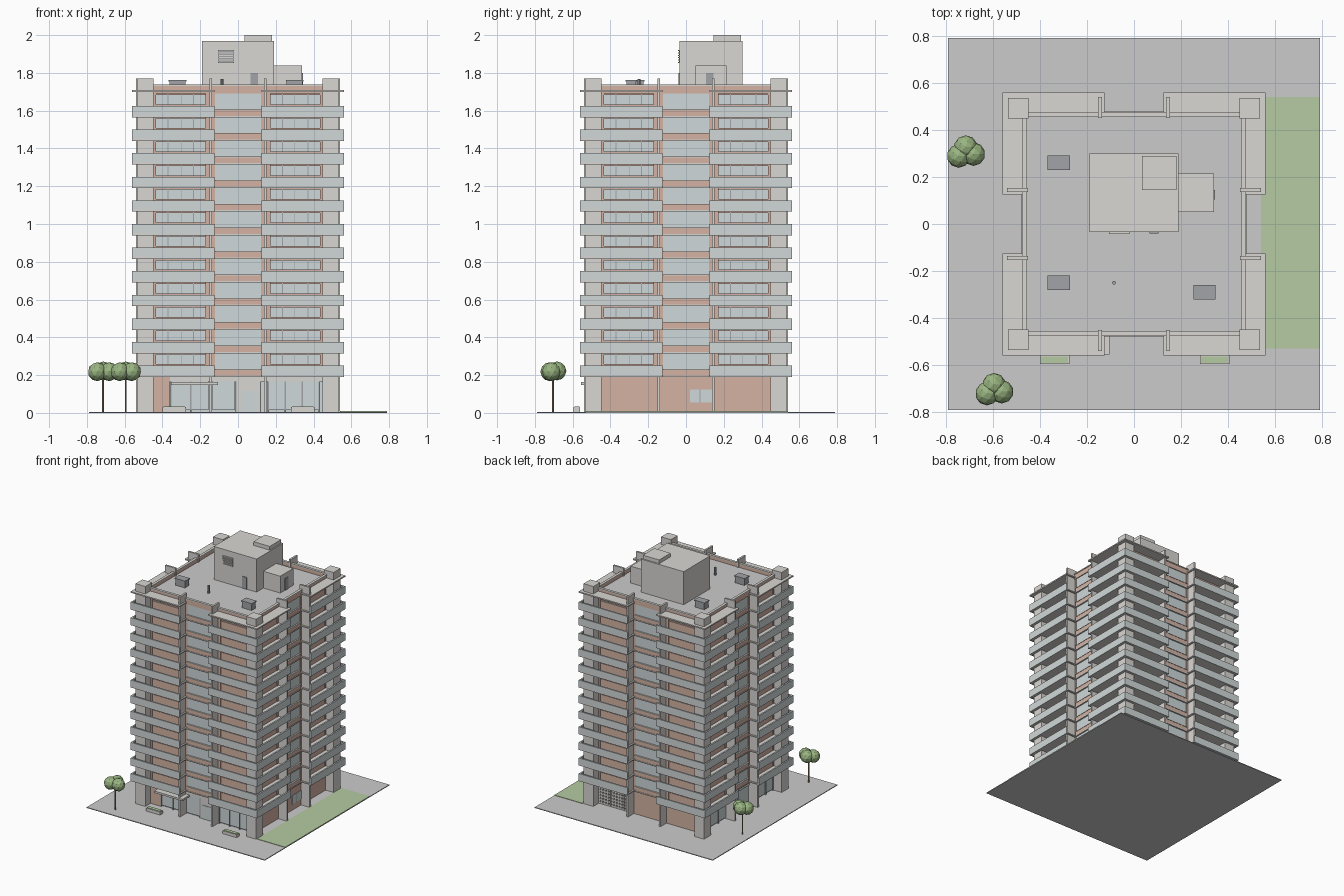
import bpy, bmesh, math
from mathutils import Matrix, Vector

if "Cube" in bpy.data.objects:
    bpy.data.objects.remove(bpy.data.objects["Cube"])

COL = dict(concrete=(.70, .68, .65), panel=(.64, .69, .69), glass=(.62, .69, .70), red=(.66, .45, .37),
           deck=(.68, .68, .69), paving=(.58, .58, .57), green=(.46, .60, .36), leaf=(.32, .46, .22),
           dark=(.36, .37, .39), bark=(.33, .25, .18))
MATS = {}
for n, c in COL.items():
    MATS[n] = bpy.data.materials.new(n)
    MATS[n].diffuse_color = (*c, 1)

PARTS = {}


def part(name, mat):
    if name not in PARTS:
        PARTS[name] = (bmesh.new(), mat)
    return PARTS[name][0]


def box(name, mat, x0, x1, y0, y1, z0, z1):
    m = Matrix.Translation(((x0 + x1) / 2, (y0 + y1) / 2, (z0 + z1) / 2))
    m = m @ Matrix.Diagonal((abs(x1 - x0), abs(y1 - y0), abs(z1 - z0), 1))
    bmesh.ops.create_cube(part(name, mat), size=1, matrix=m)


def side(k, name, mat, u0, u1, d0, d1, z0, z1):
    """Box on facade k (0 front, 1 right, 2 back, 3 left): u along, d outward."""
    f = [lambda u, d: (u, -d), lambda u, d: (d, u), lambda u, d: (-u, d), lambda u, d: (-d, -u)][k]
    (xa, ya), (xb, yb) = f(u0, d0), f(u1, d1)
    box(name, mat, min(xa, xb), max(xa, xb), min(ya, yb), max(ya, yb), z0, z1)


def cyl(name, mat, x, y, z0, z1, r, n=8):
    bmesh.ops.create_cone(part(name, mat), cap_ends=True, segments=n, radius1=r, radius2=r, depth=z1 - z0,
                          matrix=Matrix.Translation((x, y, (z0 + z1) / 2)))


# site
box('paving', 'paving', -.79, .79, -.79, .79, 0, .006)
box('lawn', 'green', .54, .79, -.53, .54, .004, .009)

# core and roof deck
box('tower_core', 'glass', -.45, .45, -.45, .45, .006, 1.69)
box('roof_deck', 'deck', -.465, .465, -.465, .465, 1.69, 1.705)

PITCH, Z0, FLOORS = .125, .19, 12
HALVES = ((-.46, -.125), (.125, .56))

for k in range(4):
    # corner column and fins
    side(k, 'corner_columns', 'concrete', -.535, -.448, .448, .535, .006, 1.77)
    for s in (-1, 1):
        side(k, 'fin_walls', 'concrete', s * .137, s * .152, .45, .54, .006, 1.77)
        side(k, 'brick_piers', 'red', s * .122, s * .172, .44, .468, Z0, 1.70)
        side(k, 'brick_corner_piers', 'red', s * .435, s * .455, .44, .466, Z0, 1.70)
    # roof parapet
    side(k, 'roof_parapet', 'red', -.46, .46, .457, .472, 1.69, 1.73)
    side(k, 'parapet_coping', 'concrete', -.462, .462, .455, .476, 1.73, 1.738)
    # roof canopy slabs
    for u0, u1 in HALVES:
        side(k, 'roof_canopy', 'concrete', u0, u1, .46, .56, 1.70, 1.71)
    for i in range(FLOORS):
        z = Z0 + i * PITCH
        # balconies
        for u0, u1 in HALVES:
            side(k, 'balcony_slabs', 'concrete', u0, u1, .445, .559, z + .003, z + .012)
        side(k, 'balcony_fronts', 'panel', -.56, -.125, .548, .56, z, z + .06)
        side(k, 'balcony_fronts', 'panel', .125, .548, .548, .56, z, z + .06)
        # walls behind the balconies
        for s in (-1, 1):
            side(k, 'window_sills', 'red', s * .17, s * .44, .44, .464, z + .012, z + .068)
            for u in (.235, .30, .37):
                side(k, 'mullions', 'dark', s * u - .002, s * u + .002, .44, .455, z + .068, z + PITCH)
            side(k, 'window_heads', 'red', s * .17, s * .44, .44, .46, z + .118, z + .128)
        # central bay
        side(k, 'bay_slabs', 'concrete', -.137, .137, .445, .478, z, z + .008)
        side(k, 'bay_spandrels', 'red', -.122, .122, .445, .475, z + .008, z + .038)
        side(k, 'bay_glass', 'glass', -.122, .122, .445, .466, z + .038, z + PITCH)
        side(k, 'bay_rails', 'concrete', -.122, .122, .445, .477, z + .038, z + .042)

# ground floor front: brick panel, lobby glazing, door, canopy
side(0, 'front_brick', 'red', -.448, -.36, .44, .468, .006, Z0)
for u0, u1 in ((-.355, -.155), (-.135, -.015), (.155, .43)):
    side(0, 'shop_glass', 'glass', u0, u1, .44, .462, .015, .165)
for u in (-.355, -.25, -.01, .12, .16, .25, .34, .43):
    side(0, 'shop_frames', 'dark', u - .003, u + .003, .44, .468, .006, .165)
side(0, 'shop_fascia', 'concrete', -.36, .448, .44, .468, .165, Z0)
side(0, 'entrance_surround', 'concrete', -.007, .117, .44, .466, .006, .165)
side(0, 'entrance_door', 'glass', .015, .10, .44, .47, .006, .115)
side(0, 'entrance_canopy', 'concrete', -.355, -.105, .45, .555, .148, .163)
for u0, u1 in ((-.40, -.275), (.28, .405)):
    side(0, 'planters', 'concrete', u0, u1, .56, .595, .006, .03)
    side(0, 'planter_grass', 'green', u0 + .005, u1 - .005, .564, .591, .028, .034)

# ground floor right: brick with courses and one window
side(1, 'right_brick', 'red', -.45, .45, .44, .464, .006, Z0)
side(1, 'right_window', 'glass', .02, .14, .45, .468, .055, .125)
side(1, 'right_window_bar', 'dark', .072, .076, .45, .47, .055, .125)

# ground floor back: brick and perforated screen
side(2, 'back_brick', 'red', -.137, .45, .44, .464, .006, Z0)
side(2, 'screen_backing', 'dark', -.448, -.152, .44, .455, .006, Z0)
for i in range(13):
    u = -.444 + i * .024
    side(2, 'screen_bars', 'concrete', u - .006, u + .006, .45, .466, .006, Z0)
for i in range(8):
    z = .012 + i * .0245
    side(2, 'screen_rows', 'concrete', -.448, -.152, .45, .465, z - .006, z + .006)

# ground floor left: glazing with frames
side(3, 'left_glass', 'glass', -.45, .45, .44, .46, .015, .165)
side(3, 'left_fascia', 'concrete', -.45, .45, .44, .466, .165, Z0)
for u in (-.44, -.35, -.25, 0, .25, .35, .44):
    side(3, 'left_frames', 'dark', u - .003, u + .003, .44, .465, .006, .165)

# rooftop plant rooms
box('plant_room', 'concrete', -.19, .19, -.035, .30, 1.70, 1.97)
box('plant_room_cap', 'concrete', .035, .18, .145, .29, 1.97, 2.0)
box('stair_room', 'concrete', .19, .34, .05, .215, 1.70, 1.84)
box('plant_door', 'dark', .065, .105, -.04, -.03, 1.705, 1.80)
box('stair_door', 'dark', .335, .345, .105, .145, 1.705, 1.80)
box('vent_back', 'dark', -.105, -.022, -.038, -.03, 1.855, 1.92)
for i in range(6):
    box('vent_slats', 'concrete', -.107, -.02, -.043, -.034, 1.853 + i * .0125, 1.858 + i * .0125)
for x, y in ((-.32, .26), (-.32, -.25), (.30, -.29)):
    box('roof_units', 'dark', x - .042, x + .042, y - .026, y + .026, 1.70, 1.755)
    box('roof_unit_lids', 'dark', x - .047, x + .047, y - .031, y + .031, 1.755, 1.763)
cyl('roof_pipe', 'dark', -.085, -.25, 1.70, 1.768, .008)

# trees: trunk and three faceted crowns
for x, y in ((-.595, -.705), (-.715, .305)):
    cyl('tree_trunks', 'bark', x, y, .006, .2, .005, 6)
    for dx, dy, dz in ((-.03, -.016, 0), (.033, -.008, 0), (0, .022, .004)):
        bmesh.ops.create_icosphere(part('tree_crowns', 'leaf'), subdivisions=2, radius=.05,
                                   matrix=Matrix.Translation((x + dx, y + dy, .218 + dz)))

for name, (bm, mat) in PARTS.items():
    me = bpy.data.meshes.new(name)
    bm.to_mesh(me)
    bm.free()
    me.materials.append(MATS[mat])
    bpy.context.collection.objects.link(bpy.data.objects.new(name, me))

for m in bpy.data.materials:
    if m.users and not m.is_grease_pencil:
        m.use_nodes = True
        m.node_tree.nodes["Principled BSDF"].inputs["Base Color"].default_value = m.diffuse_color
